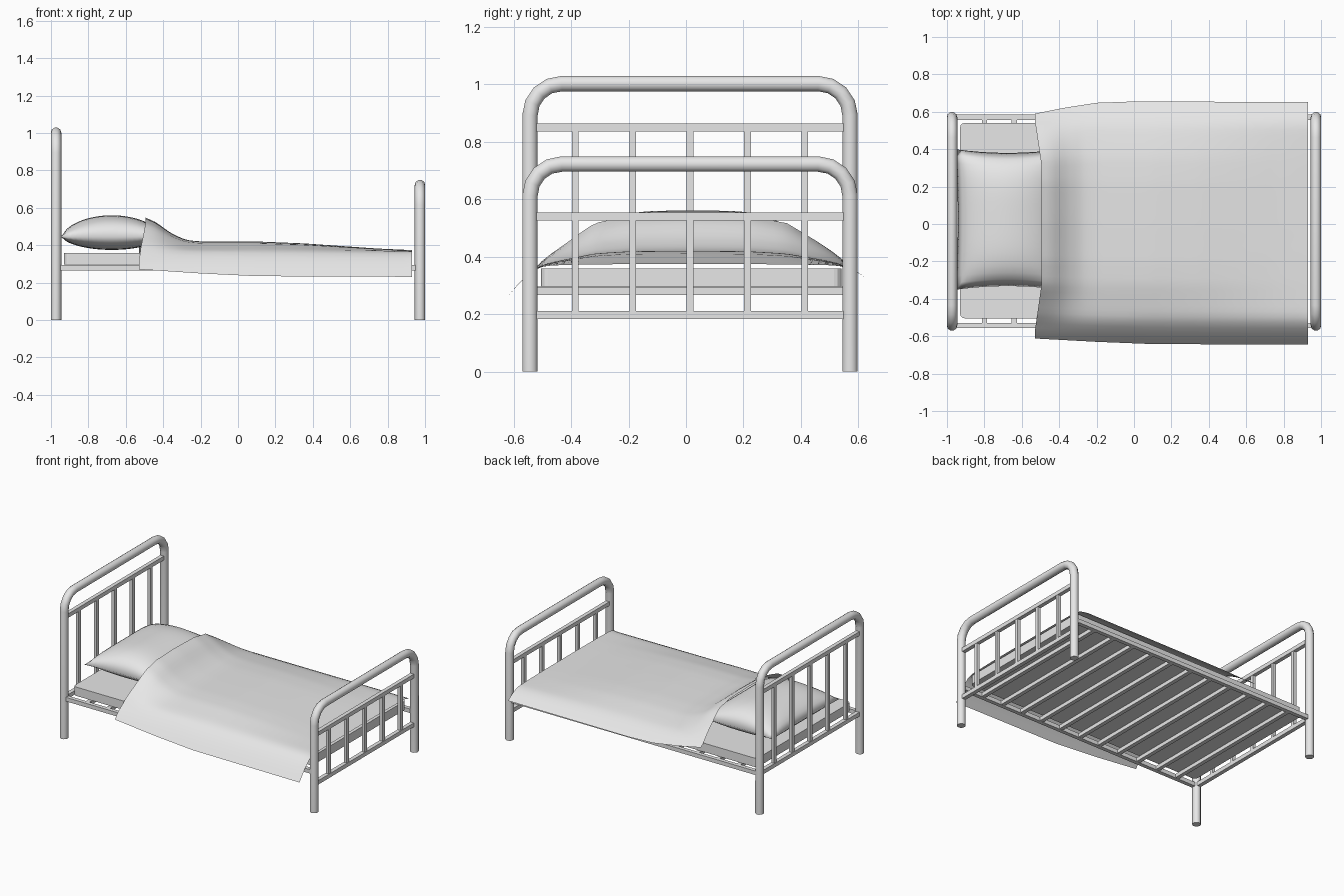
import bpy, bmesh, math

cube = bpy.data.objects.get("Cube")
if cube:
    bpy.data.objects.remove(cube, do_unlink=True)

grey = bpy.data.materials.new("light grey")
grey.use_nodes = True
grey.diffuse_color = (0.8, 0.8, 0.8, 1)
grey.node_tree.nodes["Principled BSDF"].inputs["Base Color"].default_value = (0.8, 0.8, 0.8, 1)

MID_Y = 0.014      # centre line of the frame
HALF_Y = 0.557     # post distance from the centre line
POST_X = 0.973


def add_object(name, bm, smooth=False):
    mesh = bpy.data.meshes.new(name)
    bm.to_mesh(mesh)
    bm.free()
    mesh.materials.append(grey)
    for p in mesh.polygons:
        p.use_smooth = smooth
    obj = bpy.data.objects.new(name, mesh)
    bpy.context.collection.objects.link(obj)
    return obj


def box(name, centre, size):
    bm = bmesh.new()
    bmesh.ops.create_cube(bm, size=1)
    for v in bm.verts:
        v.co = [c + s * k for c, s, k in zip(centre, size, v.co)]
    return add_object(name, bm)


def lerp(points, t):
    """Eased interpolation through (position, value) pairs."""
    if t <= points[0][0]:
        return points[0][1]
    for (a, va), (b, vb) in zip(points, points[1:]):
        if t <= b:
            return va + (vb - va) * (t - a) / (b - a)
    return points[-1][1]


def end_frame(name, x, top, rail_low, rail_high):
    # bent tube: two posts joined by a rounded top
    r, bend = 0.028, 0.11
    pts = [(-HALF_Y, 0)]
    for i in range(5):
        a = math.pi / 2 * i / 4
        pts.append((-HALF_Y + bend * (1 - math.cos(a)), top - r - bend * (1 - math.sin(a))))
    pts += [(-y, z) for y, z in reversed(pts)]
    curve = bpy.data.curves.new(name + "_tube", "CURVE")
    curve.dimensions = "3D"
    curve.bevel_depth = r
    curve.bevel_resolution = 3
    curve.use_fill_caps = True
    spline = curve.splines.new("POLY")
    spline.points.add(len(pts) - 1)
    for p, (y, z) in zip(spline.points, pts):
        p.co = (x, y + MID_Y, z, 1)
    tube = bpy.data.objects.new(name + "_tube", curve)
    bpy.context.collection.objects.link(tube)
    curve.materials.append(grey)
    bpy.ops.object.select_all(action="DESELECT")
    tube.select_set(True)
    bpy.context.view_layer.objects.active = tube
    bpy.ops.object.convert(target="MESH")
    bpy.ops.object.shade_smooth_by_angle(angle=math.radians(50))
    # cross rails and upright bars
    for label, z in (("lower", rail_low), ("upper", rail_high)):
        box(f"{name}_{label}_rail", (x, MID_Y, z), (0.028, 2 * HALF_Y - 0.02, 0.028))
    for i in range(-2, 3):
        box(f"{name}_bar_{i + 3}", (x, MID_Y + 0.2 * i, (rail_low + rail_high) / 2),
            (0.023, 0.023, rail_high - rail_low))


end_frame("headboard", -POST_X, 1.03, 0.282, 0.85)
end_frame("footboard", POST_X, 0.75, 0.197, 0.54)

# side rails and slats
for label, side in (("left", 1), ("right", -1)):
    box(f"side_rail_{label}", (0, MID_Y + side * HALF_Y, 0.28), (2 * POST_X, 0.028, 0.028))
for i in range(11):
    box(f"slat_{i + 1}", (-0.8 + 0.16 * i, MID_Y, 0.28), (0.028, 2 * HALF_Y, 0.026))

# mattress with rounded upright corners
mattress = box("mattress", (0, 0.018, 0.327), (1.86, 1.045, 0.062))
bm = bmesh.new()
bm.from_mesh(mattress.data)
upright = [e for e in bm.edges if abs(e.verts[0].co.z - e.verts[1].co.z) > 0.01]
bmesh.ops.bevel(bm, geom=upright, offset=0.025, segments=3, affect="EDGES", profile=0.5)
bm.to_mesh(mattress.data)
bm.free()

# pillow: two bulged sheets joined at a pinched seam
bm = bmesh.new()
for thick in (0.115, -0.07):
    sheet = bmesh.ops.create_grid(bm, x_segments=20, y_segments=20, size=1)["verts"]
    for v in sheet:
        u, w = v.co.x, v.co.y
        bulge = max(0, (1 - u * u) * (1 - w ** 4)) ** 0.6
        v.co = (-0.675 + 0.275 * u * (1 - 0.03 * (1 - w * w)),
                0.024 + 0.375 * w * (1 - 0.05 * (1 - u * u)),
                0.445 + thick * bulge)
bmesh.ops.remove_doubles(bm, verts=bm.verts, dist=0.0005)
bmesh.ops.recalc_face_normals(bm, faces=bm.faces)
add_object("pillow", bm, True)

# blanket: ridge line along the bed, fall-off across it, and hanging sides
ridge = [(-0.5, 0.55), (-0.44, 0.525), (-0.36, 0.465), (-0.28, 0.428), (-0.2, 0.42),
         (0.1, 0.42), (0.35, 0.41), (0.75, 0.382), (0.93, 0.374)]
hump = [(-0.53, 0), (-0.42, 0.42), (-0.32, 0.82), (-0.2, 0.97), (0, 1),
        (0.22, 0.97), (0.35, 0.82), (0.47, 0.42), (0.58, 0)]
drape = [(-0.65, 0.225), (-0.58, 0.31), (-0.52, 0.363), (-0.47, 0.368),
         (0.53, 0.368), (0.58, 0.355), (0.655, 0.31)]
side_left = [(-0.53, 0.59), (-0.38, 0.62), (-0.2, 0.648), (0, 0.655), (0.93, 0.652)]
side_right = [(-0.53, 0.612), (-0.2, 0.63), (0.1, 0.642), (0.93, 0.645)]

bm = bmesh.new()
bmesh.ops.create_grid(bm, x_segments=56, y_segments=44, size=1)
for v in bm.verts:
    s, t = (v.co.x + 1) / 2, v.co.y
    head = -0.495 - 0.035 * min(1, max(0, (abs(t) * 0.62 - 0.33) / 0.25))
    x = head + (0.93 - head) * s
    y = t * lerp(side_left if t > 0 else side_right, x)
    low = lerp(drape, y)
    z = low + max(0, lerp(ridge, x) - 0.368) * lerp(hump, y)
    v.co = (x, y, z)
# soften the folds
for _ in range(2):
    inner = [v for v in bm.verts if not v.is_boundary]
    bmesh.ops.smooth_vert(bm, verts=inner, factor=0.4, use_axis_z=True)
add_object("blanket", bm, True)
